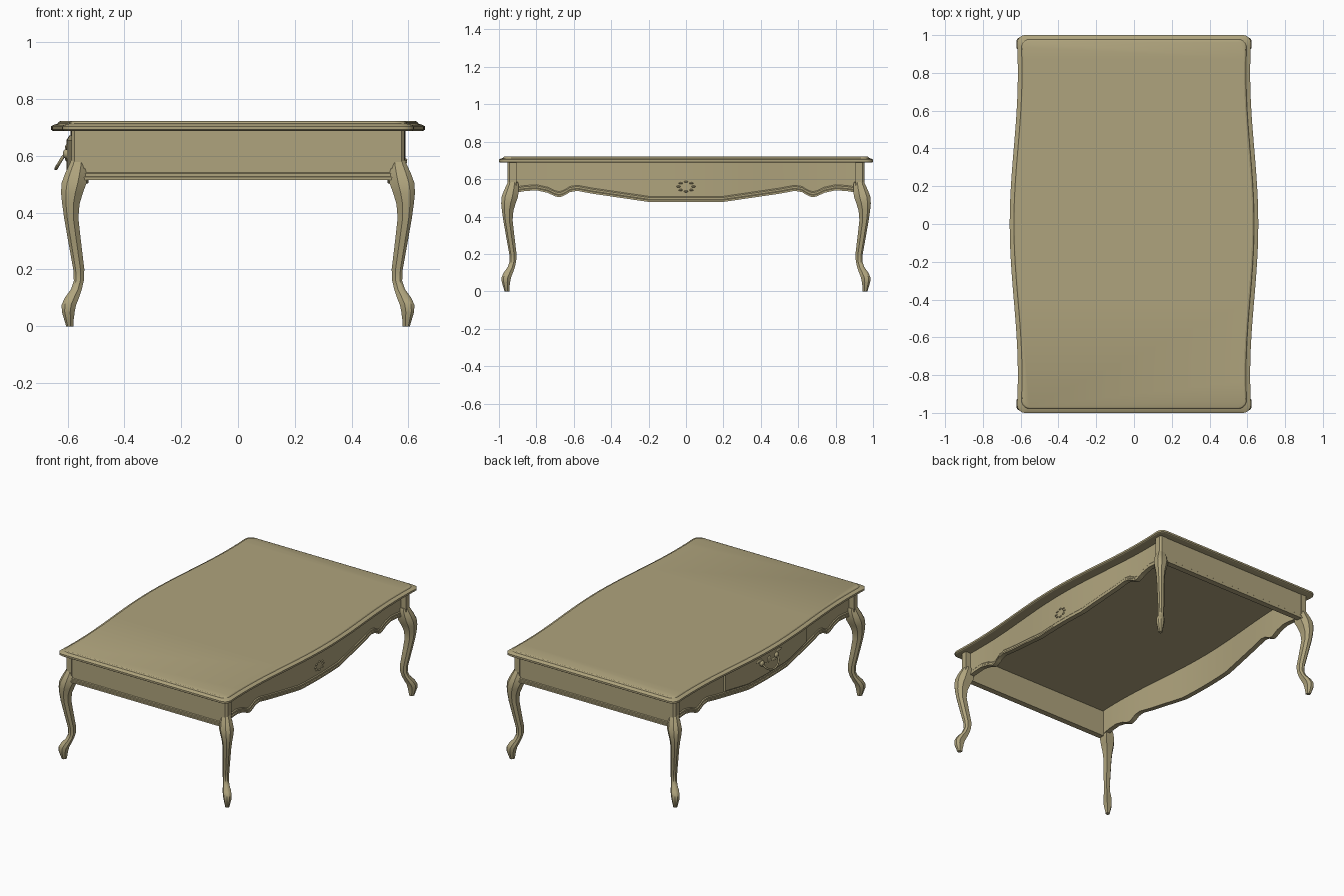
import bpy, bmesh, math
from mathutils import Vector

if "Cube" in bpy.data.objects:
    bpy.data.objects.remove(bpy.data.objects["Cube"])

paint = bpy.data.materials.new("antique_cream_paint")
paint.use_nodes = True
COLOR = (0.43, 0.37, 0.205, 1)
paint.diffuse_color = COLOR
paint.node_tree.nodes["Principled BSDF"].inputs["Base Color"].default_value = COLOR


def finish(name, bm, angle=30):
    bmesh.ops.recalc_face_normals(bm, faces=bm.faces)
    mesh = bpy.data.meshes.new(name)
    bm.to_mesh(mesh)
    bm.free()
    mesh.materials.append(paint)
    for p in mesh.polygons:
        p.use_smooth = True
    mesh.set_sharp_from_angle(angle=math.radians(angle))
    obj = bpy.data.objects.new(name, mesh)
    bpy.context.collection.objects.link(obj)
    return obj


def loft(name, rings, angle=30):
    """Skin a list of closed rings and cap both ends."""
    bm = bmesh.new()
    loops = [[bm.verts.new(p) for p in ring] for ring in rings]
    n = len(loops[0])
    for a, b in zip(loops, loops[1:]):
        for i in range(n):
            j = (i + 1) % n
            bm.faces.new((a[i], a[j], b[j], b[i]))
    bm.faces.new(loops[0])
    bm.faces.new(loops[-1])
    return finish(name, bm, angle)


def interp(points, t):
    for (a, za), (b, zb) in zip(points, points[1:]):
        if t <= b:
            return za + (zb - za) * (t - a) / (b - a)
    return points[-1][1]


def bow(y):
    """Serpentine half width of the top."""
    return 0.6365 + 0.0215 * math.cos(math.pi * y / 0.8)


def steps(lo, hi, n):
    return [lo + (hi - lo) * i / n for i in range(n + 1)]


# Table top: serpentine outline with rounded corners and a moulded edge
def outline(inset, z, r=0.045):
    length = 1 - inset
    arc = [length - r + r * math.sin(a) for a in steps(0, math.pi / 2, 6)]
    ys = [-y for y in reversed(arc)] + steps(r - length, length - r, 40)[1:-1] + arc
    side = []
    for y in ys:
        k = max(0, abs(y) - (length - r))
        x = bow(y) - inset - (r - math.sqrt(max(0, r * r - k * k)))
        side.append((x, y, z))
    return side + [(-x, y, z) for x, y, z in reversed(side)]


loft("table_top", [outline(0.006, 0.688), outline(0, 0.692), outline(0, 0.704),
                   outline(0.008, 0.709), outline(0.022, 0.713),
                   outline(0.026, 0.719), outline(0.032, 0.722)], 25)

# Long side aprons: bowed boards with a scalloped, lipped lower edge
SCALLOP = [(0, .478), (.2, .478), (.33, .497), (.5, .522), (.58, .537), (.62, .531),
           (.65, .512), (.675, .502), (.70, .508), (.74, .527), (.8, .54), (.86, .536), (.93, .525)]


def apron_face(y):
    return bow(y) - 0.068


for side, sx in (("right", 1), ("left", -1)):
    rings = []
    for y in steps(-0.92, 0.92, 92):
        x, z = apron_face(y), interp(SCALLOP, abs(y))
        prof = [(x, .69), (x, z + .03), (x + .005, z + .024), (x + .005, z + .014),
                (x + .01, z + .010), (x + .01, z), (x - .022, z), (x - .022, .69)]
        rings.append([(sx * px, y, pz) for px, pz in prof])
    loft(side + "_apron", rings, 25)

# Short end aprons with a straight stepped lip
for side, sy in (("front", -1), ("back", 1)):
    prof = [(.952, .69), (.952, .542), (.957, .538), (.957, .528), (.963, .525),
            (.963, .515), (.925, .515), (.925, .69)]
    loft(side + "_apron", [[(x, sy * y, z) for y, z in prof] for x in (-.555, .555)], 20)

# Cabriole legs: height, inner and outer reach along the corner diagonal
LEG = [(0, .58, .605), (.02, .579, .611), (.05, .575, .62), (.075, .57, .621), (.1, .56, .61),
       (.13, .55, .588), (.16, .543, .578), (.2, .541, .58), (.3, .553, .598), (.38, .562, .612),
       (.43, .558, .619), (.47, .546, .623), (.505, .533, .621), (.54, .53, .608),
       (.57, .53, .594), (.585, .535, .587)]
SECTION = [(0, 0), (.7, 0), (1, .35), (1, .78), (.9, .9), (.78, 1), (.35, 1), (0, .7)]
SHIFT = 0.365  # legs sit further out along y than along x

for end, sy in (("front", -1), ("back", 1)):
    for side, sx in (("right", 1), ("left", -1)):
        tag = end + "_" + side
        loft(tag + "_leg", [[(sx * (a + (b - a) * u), sy * (SHIFT + a + (b - a) * v), z)
                             for u, v in SECTION] for z, a, b in LEG], 35)
        # Corner post with a chamfered outer edge
        post = [(.54, .905), (.587, .905), (.587, .943), (.576, .955), (.54, .955)]
        loft(tag + "_post", [[(sx * x, sy * y, z) for x, y in post] for z in (.535, .69)], 20)

# Drawer front: bowed panel with a bevelled border on the -x side
rings = []
for y in steps(-0.42, 0.42, 42):
    x, zb = apron_face(y), interp(SCALLOP, abs(y)) + 0.032
    prof = [(x - .01, .672), (x + .004, .672), (x + .014, .655), (x + .014, zb + .01),
            (x + .006, zb), (x - .01, zb)]
    rings.append([(-px, y, pz) for px, pz in prof])
loft("drawer_front", rings, 25)


def tube(name, path, radius, sides=8):
    """Round rod swept along a path with tapered ends."""
    rings = []
    for i, p in enumerate(path):
        d = (path[min(i + 1, len(path) - 1)] - path[max(i - 1, 0)]).normalized()
        u = d.cross(Vector((1, 0, 0))).normalized()
        v = d.cross(u)
        r = radius * (0.5 if i in (0, len(path) - 1) else 1)
        rings.append([p + r * (math.cos(a) * u + math.sin(a) * v)
                      for a in steps(0, math.tau, sides)[:-1]])
    loft(name, rings, 60)


def boss(name, centre, size):
    bm = bmesh.new()
    bmesh.ops.create_uvsphere(bm, u_segments=12, v_segments=8, radius=1)
    for v in bm.verts:
        v.co = Vector(c + s * k for c, s, k in zip(centre, size, v.co))
    finish(name, bm, 60)


# Drawer pull: hanging bail, two mounts and scrolled leaves
FACE = -apron_face(0) - 0.013
bail = [Vector((FACE - 0.008 - 0.03 * math.sin(a), 0.075 * math.cos(a),
                0.605 - 0.05 * math.sin(a))) for a in steps(0, math.pi, 16)]
tube("drawer_pull_bail", bail, 0.006)
for tag, s in (("front", -1), ("back", 1)):
    boss("drawer_pull_mount_" + tag, (FACE, s * .075, .607), (.014, .02, .018))
    boss("drawer_pull_upper_leaf_" + tag, (FACE, s * .1, .63), (.006, .03, .01))
    boss("drawer_pull_lower_leaf_" + tag, (FACE, s * .05, .59), (.006, .025, .01))
boss("drawer_pull_crest", (FACE, 0, .607), (.007, .014, .024))

# Small rosette on the opposite apron
for i in range(8):
    a = math.tau * i / 8
    boss("rosette_petal", (apron_face(0), .04 * math.cos(a), .56 + .026 * math.sin(a)),
         (.006, .011, .005))
